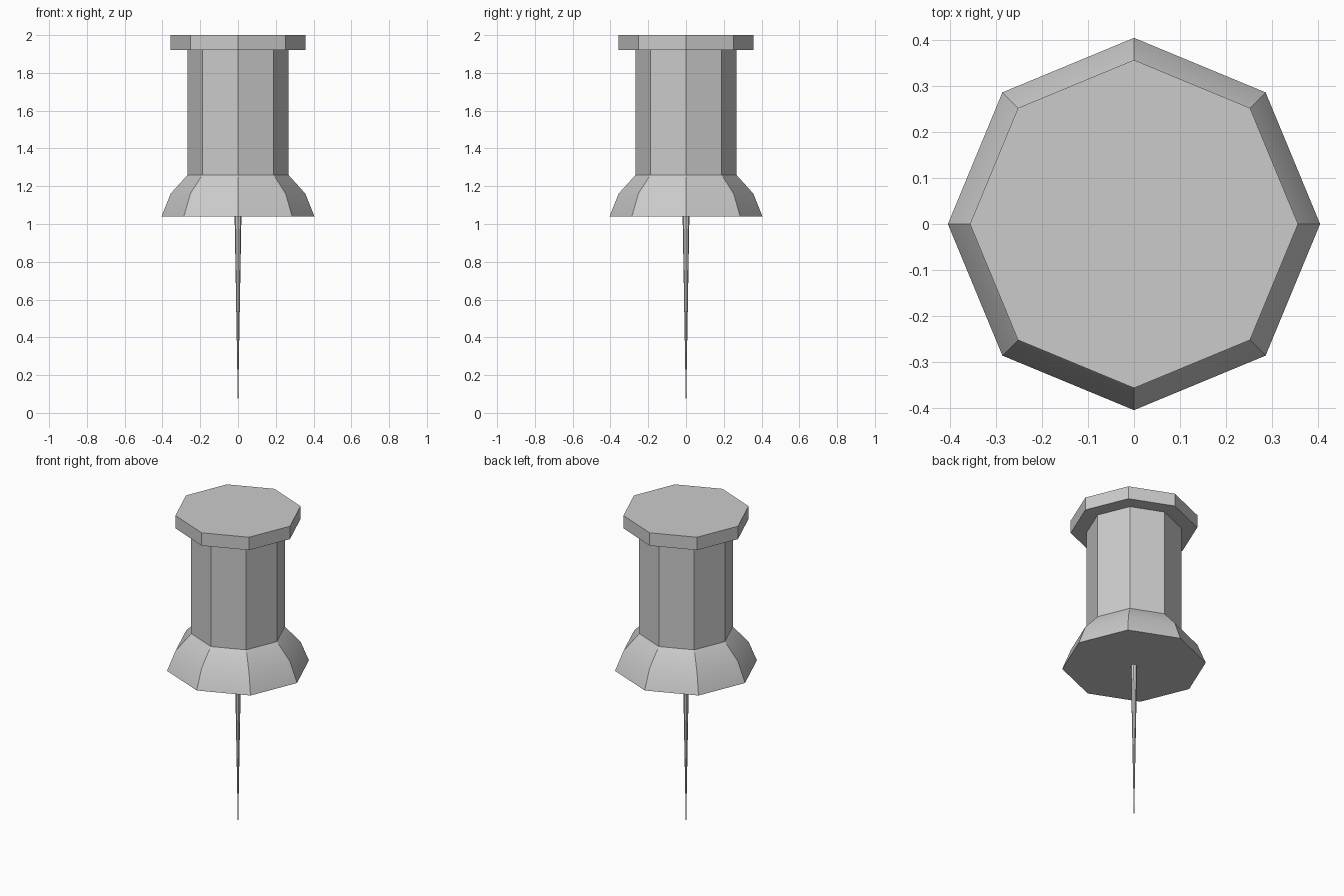
import bpy, bmesh, math

if "Cube" in bpy.data.objects:
    bpy.data.objects.remove(bpy.data.objects["Cube"])

SIDES = 8


def lathe(name, profile):
    """Spin (radius, z) points into a closed octagonal solid, corners on the axes."""
    bm = bmesh.new()
    rings = []
    for r, z in profile:
        if r == 0:
            rings.append([bm.verts.new((0, 0, z))] * SIDES)
        else:
            rings.append([bm.verts.new((r * math.cos(math.tau * i / SIDES),
                                        r * math.sin(math.tau * i / SIDES), z))
                          for i in range(SIDES)])
    for a, b in zip(rings, rings[1:]):
        for i in range(SIDES):
            j = (i + 1) % SIDES
            bm.faces.new(dict.fromkeys((a[i], a[j], b[j], b[i])))
    for ring in (rings[0], rings[-1]):
        if len(set(ring)) > 2:
            bm.faces.new(ring)
    bmesh.ops.recalc_face_normals(bm, faces=bm.faces)
    mesh = bpy.data.meshes.new(name)
    bm.to_mesh(mesh)
    bm.free()
    obj = bpy.data.objects.new(name, mesh)
    bpy.context.collection.objects.link(obj)
    bpy.ops.object.select_all(action='DESELECT')
    obj.select_set(True)
    bpy.context.view_layer.objects.active = obj
    bpy.ops.object.shade_smooth_by_angle(angle=math.radians(30))
    return obj


# Handle: flared foot, straight grip and overhanging cap
lathe("handle", [(0.405, 1.04), (0.357, 1.16), (0.267, 1.26),
                 (0.267, 1.92), (0.357, 1.92), (0.357, 2.0)])

# Pin tapering to a point
lathe("pin", [(0, 0), (0.018, 1.04)])
